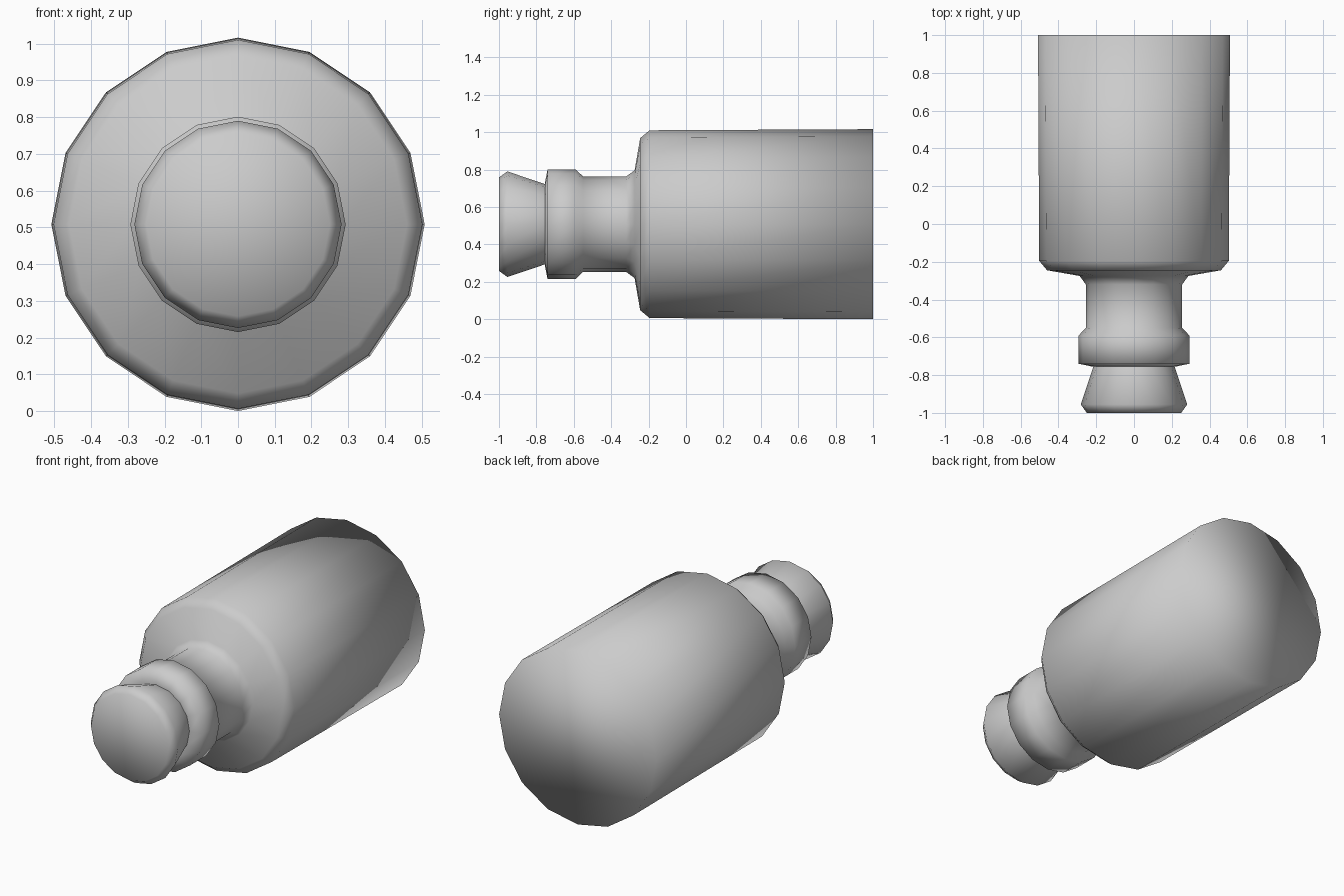
import bpy
import bmesh
from math import cos, sin, tau

cube = bpy.data.objects.get("Cube")
if cube:
    bpy.data.objects.remove(cube, do_unlink=True)

SIDES = 16
AXIS_Z = 0.508

grey = bpy.data.materials.new("plain grey")
grey.use_nodes = True
colour = (0.6, 0.6, 0.6, 1)
grey.diffuse_color = colour
grey.node_tree.nodes["Principled BSDF"].inputs["Base Color"].default_value = colour


def lathe(name, profile):
    """Turn a (y, radius) profile around the long axis and cap both ends."""
    bm = bmesh.new()
    rings = []
    for y, r in profile:
        rings.append([bm.verts.new((r * cos(tau * i / SIDES), y, AXIS_Z + r * sin(tau * i / SIDES)))
                      for i in range(SIDES)])
    for a, b in zip(rings, rings[1:]):
        for i in range(SIDES):
            j = (i + 1) % SIDES
            bm.faces.new((a[i], a[j], b[j], b[i]))
    bm.faces.new(rings[0])
    bm.faces.new(rings[-1])
    bmesh.ops.recalc_face_normals(bm, faces=bm.faces)
    for face in bm.faces:
        face.smooth = True
    mesh = bpy.data.meshes.new(name)
    bm.to_mesh(mesh)
    bm.free()
    mesh.materials.append(grey)
    obj = bpy.data.objects.new(name, mesh)
    bpy.context.collection.objects.link(obj)
    return obj


# Bottle: lip, neck, shoulder and long body
lathe("bottle", [
    (-0.755, 0.22), (-0.74, 0.293), (-0.59, 0.293), (-0.55, 0.255),
    (-0.32, 0.255), (-0.275, 0.288), (-0.245, 0.46), (-0.195, 0.502),
    (1.0, 0.508),
])

# Tapered stopper seated in the lip
lathe("stopper", [(-1.0, 0.25), (-0.955, 0.282), (-0.755, 0.215), (-0.74, 0.21)])
